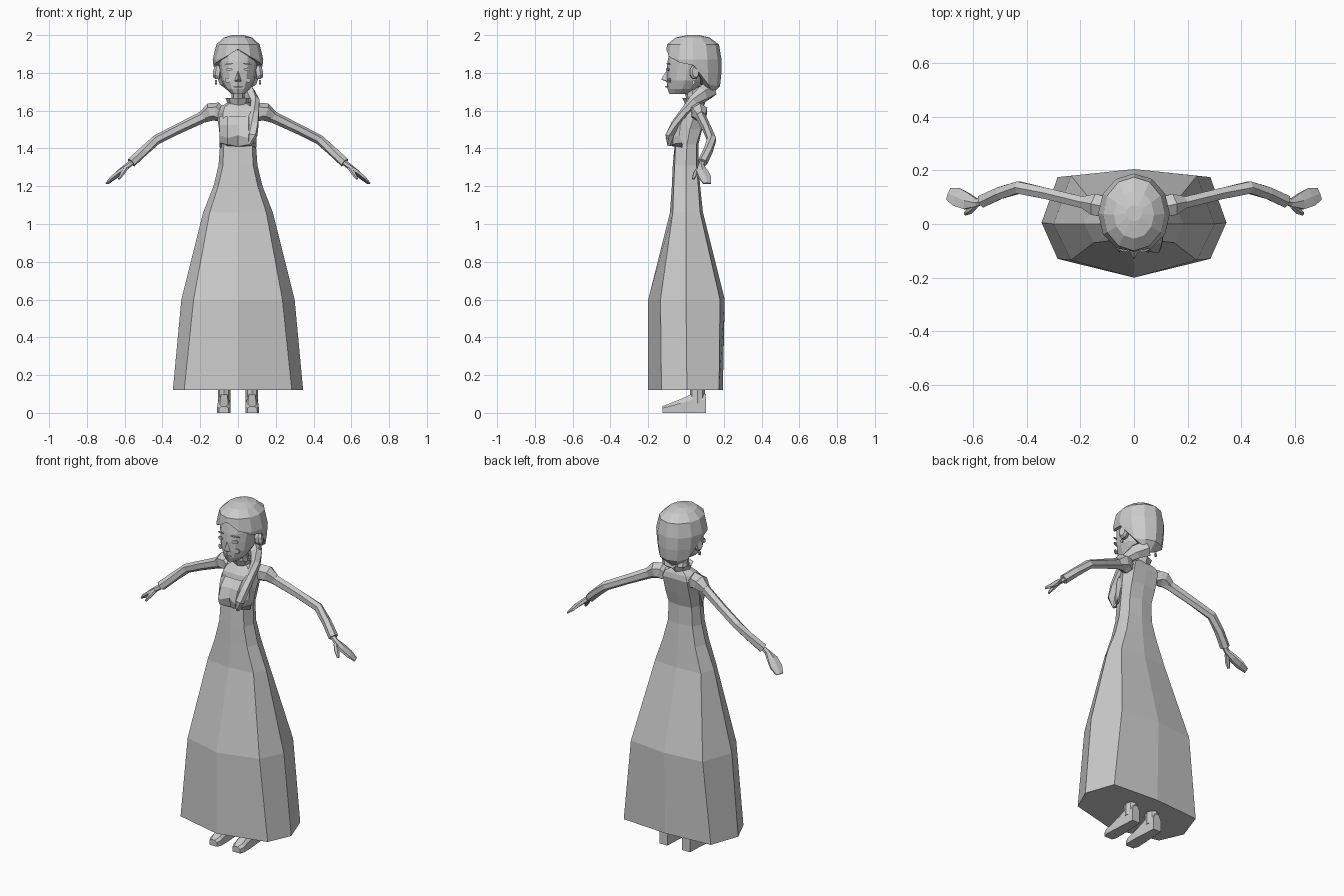
import bpy, bmesh, math
from mathutils import Vector

grey = bpy.data.materials.new("light_grey")
grey.diffuse_color = (0.6, 0.6, 0.6, 1)


def make(name, verts, faces, mirror=False):
    me = bpy.data.meshes.new(name)
    me.from_pydata([tuple(v) for v in verts], [], faces)
    bm = bmesh.new()
    bm.from_mesh(me)
    bmesh.ops.remove_doubles(bm, verts=bm.verts, dist=0.0005)
    bmesh.ops.recalc_face_normals(bm, faces=bm.faces)
    bm.to_mesh(me)
    bm.free()
    me.materials.append(grey)
    ob = bpy.data.objects.new(name, me)
    bpy.context.collection.objects.link(ob)
    if mirror:
        ob.modifiers.new("mirror", "MIRROR").use_mirror_merge = False
    return ob


def loft(name, rings, mirror=False, caps=True):
    """Skin a list of equal-length closed rings."""
    n = len(rings[0])
    faces = [(r * n + i, r * n + (i + 1) % n, (r + 1) * n + (i + 1) % n, (r + 1) * n + i)
             for r in range(len(rings) - 1) for i in range(n)]
    if caps:
        faces += [tuple(range(n)), tuple(range((len(rings) - 1) * n, len(rings) * n))]
    return make(name, [p for r in rings for p in r], faces, mirror)


def tube(name, rows, n=6, mirror=False):
    """Rows: centre xyz, horizontal radius, vertical radius."""
    pts = [Vector(r[:3]) for r in rows]
    rings = []
    for i, r in enumerate(rows):
        d = (pts[min(i + 1, len(pts) - 1)] - pts[max(i - 1, 0)]).normalized()
        side = d.cross(Vector((0, 0, 1))).normalized()
        up = side.cross(d)
        rings.append([pts[i] + side * r[3] * math.cos(a) + up * r[4] * math.sin(a)
                      for a in (2 * math.pi * (k + 0.5) / n for k in range(n))])
    return loft(name, rings, mirror)


def body_ring(z, xi, xo, yf, yfi, ym, ybi, yb):
    return [(0, yf, z), (xi, yfi, z), (xo, ym, z), (xi, ybi, z),
            (0, yb, z), (-xi, ybi, z), (-xo, ym, z), (-xi, yfi, z)]


def oval(z, rx, yf, yb, n=12):
    c, r = (yf + yb) / 2, (yb - yf) / 2
    return [(rx * math.sin(2 * math.pi * k / n), c - r * math.cos(2 * math.pi * k / n), z)
            for k in range(n)]


# Long eight-sided skirt
loft("skirt", [body_ring(*r) for r in (
    (0.12, .285, .345, -.20, -.13, .005, .175, .195),
    (0.60, .235, .300, -.20, -.135, .0, .18, .205),
    (1.06, .150, .185, -.085, -.07, .0, .075, .09),
    (1.20, .105, .130, -.075, -.065, .0, .065, .075),
    (1.31, .080, .103, -.07, -.06, .0, .055, .065),
    (1.42, .075, .095, -.06, -.055, .005, .055, .065))])

# Fitted bodice up to the shoulders
loft("bodice", [body_ring(*r) for r in (
    (1.42, .075, .095, -.06, -.055, .005, .055, .065),
    (1.50, .080, .100, -.055, -.05, .02, .08, .085),
    (1.59, .080, .115, -.03, -.025, .05, .105, .105),
    (1.62, .070, .095, -.01, .0, .05, .10, .10),
    (1.645, .035, .050, .01, .02, .05, .085, .09))])

# Bust: front-to-back profiles swept across x
bust = []
for x, yt, ya, za, zb in ((-.097, -.01, -.035, 1.47, 1.43), (-.055, -.04, -.108, 1.455, 1.42),
                          (0, -.045, -.082, 1.47, 1.41), (.055, -.04, -.108, 1.455, 1.42),
                          (.097, -.01, -.035, 1.47, 1.43)):
    bust.append([(x, yt, 1.57), (x, (yt + ya) / 2 - .008, 1.525), (x, ya, za),
                 (x, ya + .015, zb), (x, -.02, 1.405), (x, .01, 1.5)])
loft("bust", bust)

# Neck and flared collar
loft("neck", [oval(1.61, .042, .01, .09, 8), oval(1.67, .034, .0, .075, 8), oval(1.75, .036, -.02, .075, 8)])
collar = loft("collar", [oval(1.625, .05, .0, .095, 8), oval(1.668, .067, -.02, .112, 8),
                         oval(1.658, .048, .0, .09, 8)], caps=False)

# Head
loft("head", [oval(*r) for r in (
    (1.688, .035, -.088, .02), (1.715, .064, -.098, .06), (1.76, .088, -.103, .10),
    (1.81, .095, -.103, .12), (1.86, .102, -.098, .13), (1.92, .10, -.085, .13))])
make("nose", [(0, -.10, 1.815), (-.018, -.10, 1.757), (.018, -.10, 1.757), (0, -.132, 1.766),
              (0, -.095, 1.75)], [(0, 1, 3), (0, 3, 2), (1, 4, 3), (4, 2, 3), (0, 2, 4, 1)])


# Face details as thin plates following the head front
def plate(name, x, z, w, h, y, tilt=0.0, mirror=True):
    rings = []
    for dy in (0, -.006):
        rings.append([(x + w * math.cos(a), y + dy + .35 * w * math.cos(a),
                       z + h * math.sin(a) + tilt * w * math.cos(a))
                      for a in (math.pi * k / 3 for k in range(6))])
    loft(name, rings, mirror)


plate("eye", .047, 1.818, .018, .010, -.094)
plate("eyebrow", .047, 1.848, .024, .004, -.090, -.1)
plate("cheek", .055, 1.762, .014, .014, -.085)
plate("mouth", .012, 1.727, .014, .005, -.100)

# Ears with small earrings
tube("ear", [(.092, .04, 1.80, .022, .034), (.112, .045, 1.803, .026, .040),
             (.126, .05, 1.805, .018, .030)], 8, True)
tube("earring", [(.112, .04, 1.75, .008, .012), (.122, .04, 1.75, .008, .012)], 6, True)

# Hair cap: rows are clamped to a hairline that drops behind the ears
shape = [(2.0, .03, .01, .07), (1.987, .075, -.055, .125), (1.95, .115, -.10, .175),
         (1.87, .134, -.112, .188), (1.80, .125, -.10, .188), (1.73, .110, -.07, .18),
         (1.68, .075, -.02, .13)]
hairline = [1.925, 1.885, 1.855, 1.84, 1.74, 1.70, 1.68]


def hair_point(z, k):
    for a, b in zip(shape, shape[1:]):
        if z >= b[0]:
            t = (a[0] - z) / (a[0] - b[0])
            row = [a[j] + (b[j] - a[j]) * t for j in (1, 2, 3)]
            return oval(z, *row)[k]


rows = [[hair_point(max(s[0], hairline[min(k, 12 - k)]), k) for k in range(12)] for s in shape]
rows.append([(p[0] * .7, .04 + (p[1] - .04) * .7, p[2] + .005) for p in rows[-1]])
loft("hair_cap", rows)

# Side ponytail from the nape over one shoulder
tube("ponytail", [(.01, .12, 1.71, .05, .05), (.06, .085, 1.685, .035, .045),
                  (.088, .04, 1.65, .027, .03), (.088, -.01, 1.59, .026, .024),
                  (.078, -.055, 1.53, .034, .024), (.070, -.085, 1.47, .036, .022),
                  (.062, -.085, 1.415, .015, .010)], 6)

# Puffed shoulder, sleeve and cuff
tube("shoulder_puff", [(.085, .06, 1.575, .035, .035), (.115, .065, 1.595, .044, .05),
                       (.145, .072, 1.593, .046, .048), (.185, .08, 1.57, .026, .030)], 6, True)
tube("sleeve", [(.11, .065, 1.59, .03, .035), (.19, .08, 1.565, .025, .031),
                (.32, .112, 1.502, .024, .027), (.43, .136, 1.447, .026, .026),
                (.50, .116, 1.385, .026, .026), (.565, .086, 1.325, .027, .027)], 6, True)

# Hand with thumb
tube("hand", [(.545, .09, 1.338, .014, .014), (.585, .08, 1.308, .016, .015),
              (.625, .085, 1.277, .036, .014), (.66, .10, 1.245, .040, .012),
              (.692, .112, 1.215, .026, .005)], 6, True)
tube("thumb", [(.59, .07, 1.298, .012, .012), (.612, .05, 1.268, .014, .012),
               (.63, .038, 1.238, .007, .006)], 6, True)

# Shoes: tapering sections from heel to toe, and ankles
shoe = []
for y, xa, xb, h in ((.105, .048, .100, .10), (.03, .045, .103, .10), (-.03, .040, .108, .072),
                     (-.10, .040, .110, .045), (-.125, .050, .100, .035)):
    shoe.append([(xa, y, 0), (xb, y, 0), (xb, y, h * .7), (xb - .014, y, h),
                 (xa + .014, y, h), (xa, y, h * .7)])
loft("shoe", shoe, True)
loft("ankle", [[(.074 + p[0], p[1], z) for p in oval(z, .033, .02, .10, 8)]
               for z in (.05, .20)], True)
